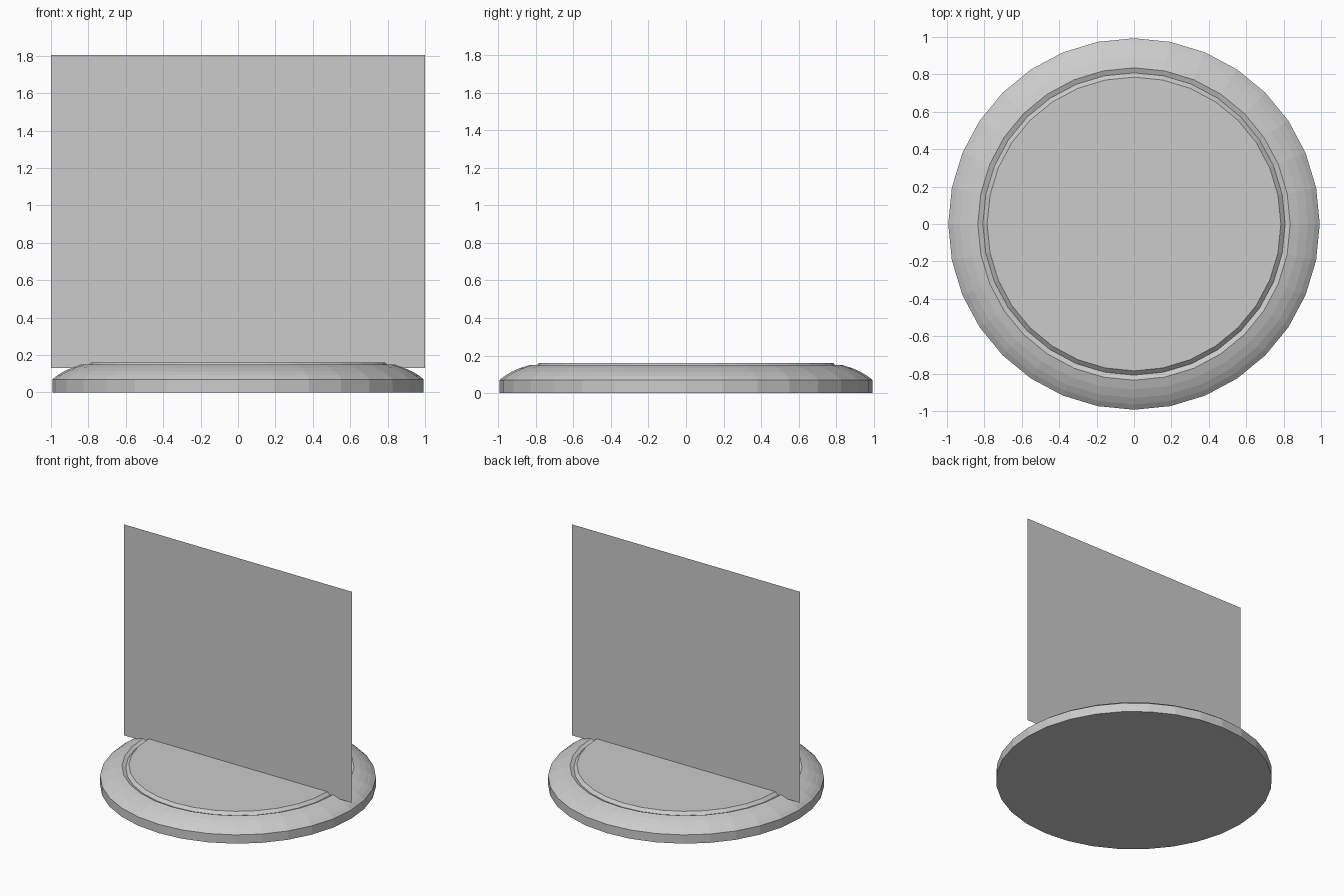
import bpy
import bmesh
from math import cos, sin, tau

cube = bpy.data.objects.get("Cube")
if cube:
    bpy.data.objects.remove(cube)

SIDES = 32

grey = bpy.data.materials.new("light grey")
grey.use_nodes = True
colour = (0.6, 0.6, 0.6, 1)
grey.diffuse_color = colour
grey.node_tree.nodes["Principled BSDF"].inputs["Base Color"].default_value = colour


def add_object(name, bm):
    mesh = bpy.data.meshes.new(name)
    bm.to_mesh(mesh)
    bm.free()
    mesh.materials.append(grey)
    obj = bpy.data.objects.new(name, mesh)
    bpy.context.collection.objects.link(obj)
    return obj


# Round base: straight rim, domed shoulder, shallow groove and raised disc
profile = [(0.993, 0), (0.993, 0.07), (0.965, 0.092), (0.93, 0.113),
           (0.885, 0.133), (0.835, 0.149), (0.808, 0.138), (0.785, 0.16)]
bm = bmesh.new()
rings = [[bm.verts.new((r * cos(tau * i / SIDES), r * sin(tau * i / SIDES), z))
          for i in range(SIDES)] for r, z in profile]
for low, high in zip(rings, rings[1:]):
    for i in range(SIDES):
        j = (i + 1) % SIDES
        bm.faces.new((low[i], low[j], high[j], high[i]))
bm.faces.new(rings[0][::-1])
bm.faces.new(rings[-1])
add_object("round_base", bm)

# Thin upright panel standing across the base
bm = bmesh.new()
bottom, top = 0.13, 1.805
bm.faces.new([bm.verts.new(p) for p in
              ((-1, 0, bottom), (1, 0, bottom), (1, 0, top), (-1, 0, top))])
add_object("upright_panel", bm)
